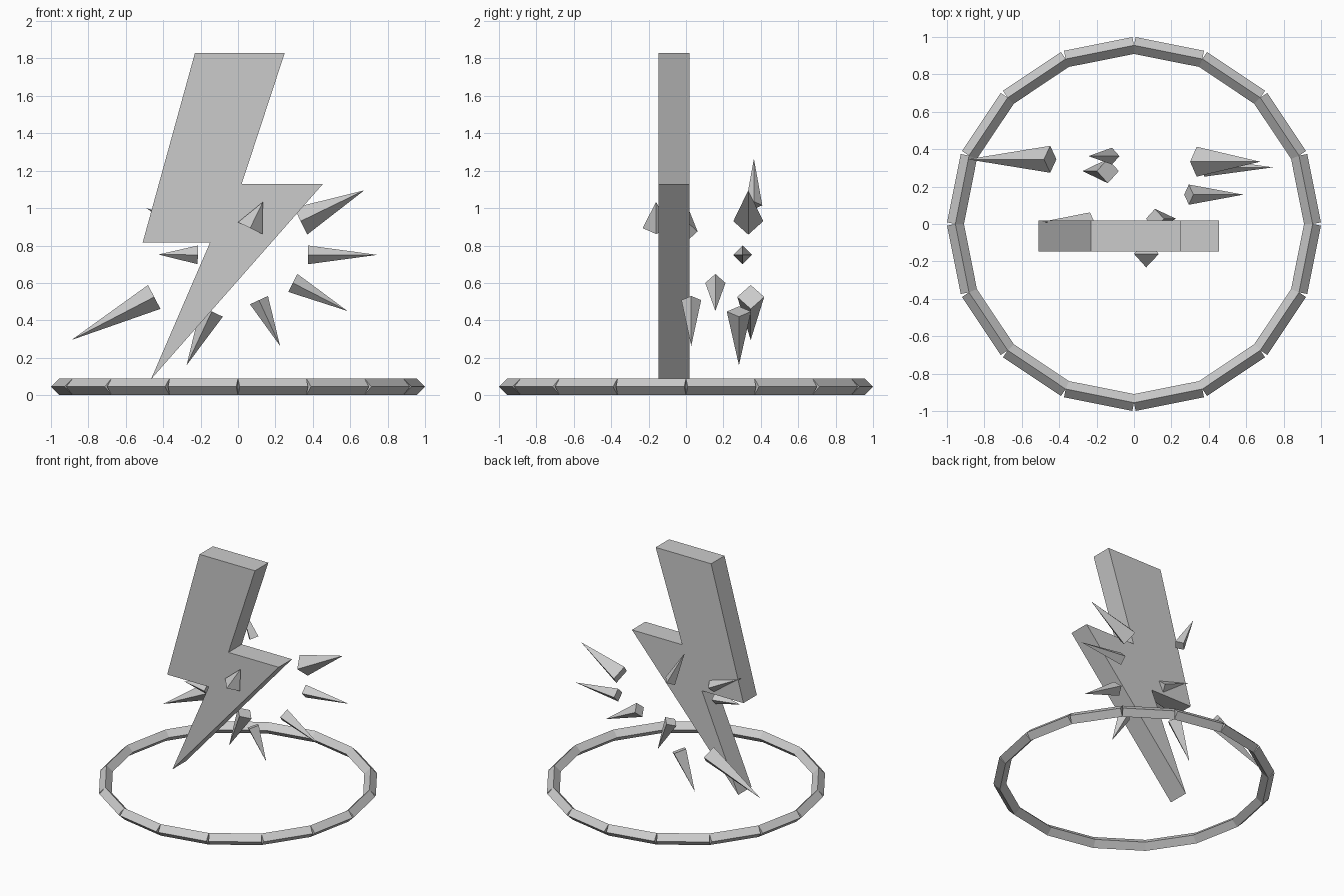
import bpy, bmesh
from math import pi, cos, sin, atan2, hypot

if "Cube" in bpy.data.objects:
    bpy.data.objects.remove(bpy.data.objects["Cube"])

# Lightning bolt: zigzag profile in the xz plane, extruded along y
profile = [(-0.23, 1.83), (0.25, 1.83), (0.02, 1.13), (0.455, 1.13),
           (-0.465, 0.085), (-0.15, 0.815), (-0.51, 0.815)]
Y_FRONT, Y_BACK = -0.147, 0.018
bm = bmesh.new()
face = bm.faces.new([bm.verts.new((x, Y_FRONT, z)) for x, z in profile])
out = bmesh.ops.extrude_face_region(bm, geom=[face])
moved = [g for g in out["geom"] if isinstance(g, bmesh.types.BMVert)]
bmesh.ops.translate(bm, verts=moved, vec=(0, Y_BACK - Y_FRONT, 0))
bmesh.ops.recalc_face_normals(bm, faces=bm.faces)
mesh = bpy.data.meshes.new("bolt")
bm.to_mesh(mesh)
bm.free()
bpy.context.collection.objects.link(bpy.data.objects.new("bolt", mesh))

# Base ring: 16 square bars standing on edge, their centre lines meeting at the joints
N, R, H = 16, 0.955, 0.045
for i in range(N):
    a = (i + 0.5) * 2 * pi / N
    r = R * cos(pi / N)
    bpy.ops.mesh.primitive_cylinder_add(
        vertices=4, radius=H, depth=2 * R * sin(pi / N),
        location=(r * cos(a), r * sin(a), H), rotation=(pi / 2, 0, a))
    bpy.context.object.name = f"ring_bar_{i + 1}"


# Flying shards: four-sided spikes from a base centre to a tip, each in its own y plane
def shard(name, base, tip, y, radius):
    dx, dz = tip[0] - base[0], tip[1] - base[1]
    bpy.ops.mesh.primitive_cone_add(
        vertices=4, radius1=radius, radius2=0, depth=hypot(dx, dz),
        location=((base[0] + tip[0]) / 2, y, (base[1] + tip[1]) / 2),
        rotation=(0, atan2(dx, dz), 0))
    bpy.context.object.name = name


shards = [
    ((0.335, 0.93), (0.675, 1.095), 0.333, 0.08),
    ((0.375, 0.75), (0.745, 0.75), 0.303, 0.05),
    ((0.293, 0.60), (0.585, 0.45), 0.157, 0.054),
    ((0.112, 0.508), (0.225, 0.263), 0.028, 0.053),
    ((-0.14, 0.447), (-0.275, 0.16), 0.283, 0.065),
    ((-0.448, 0.525), (-0.89, 0.295), 0.346, 0.072),
    ((-0.215, 0.75), (-0.425, 0.752), -0.06, 0.05),
    ((-0.118, 1.015), (-0.243, 1.265), 0.363, 0.045),
    ((-0.235, 0.875), (-0.49, 1.0), 0.012, 0.05),
    ((0.065, 0.893), (0.133, 1.033), -0.16, 0.072),
]
for i, s in enumerate(shards):
    shard(f"shard_{i + 1}", *s)
